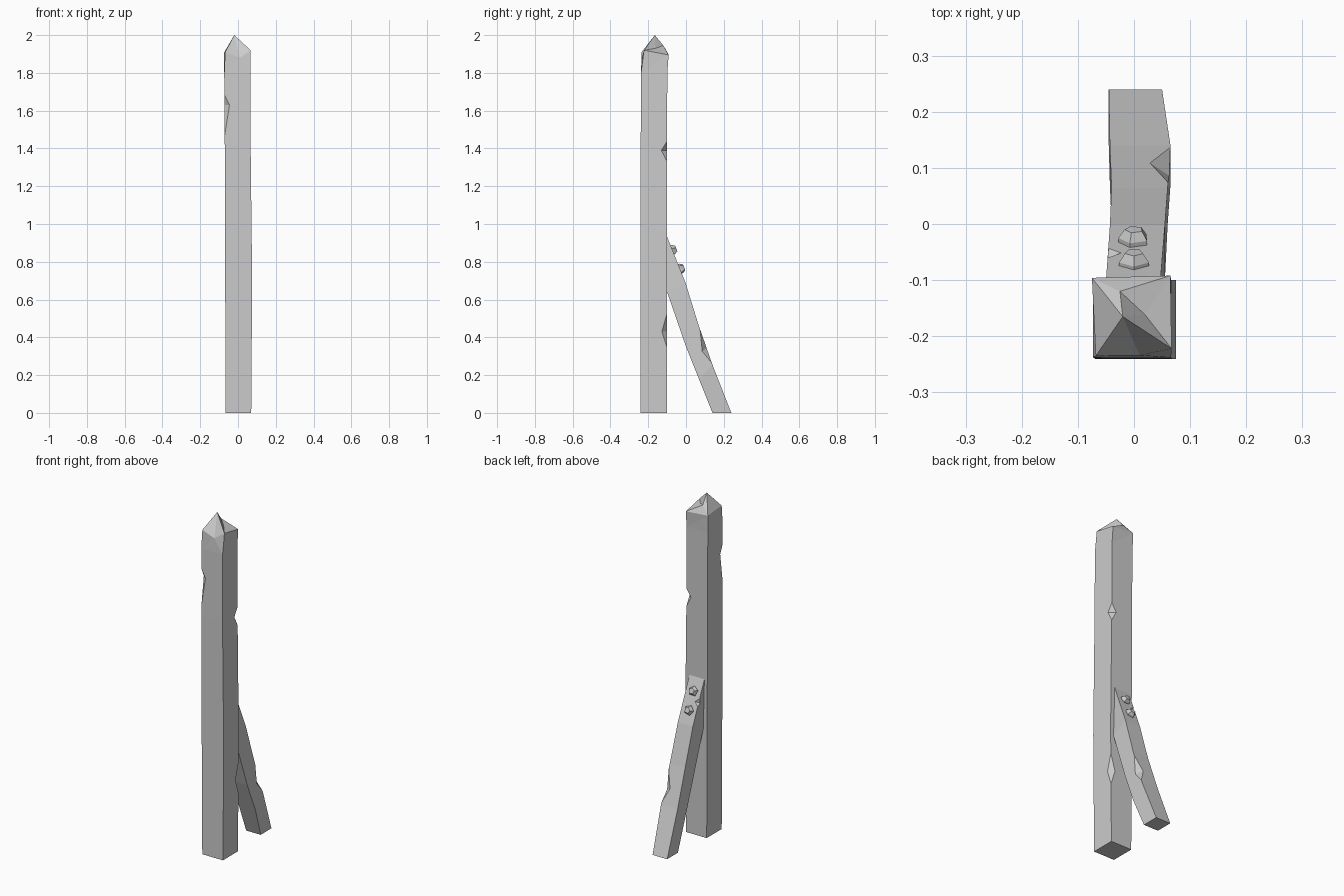
import bpy, bmesh
from math import cos, sin, tau
from mathutils import Vector, Matrix

if "Cube" in bpy.data.objects:
    bpy.data.objects.remove(bpy.data.objects["Cube"])


def make(name, verts, faces):
    me = bpy.data.meshes.new(name)
    bm = bmesh.new()
    vs = [bm.verts.new(v) for v in verts]
    if faces:
        for f in faces:
            bm.faces.new([vs[i] for i in f])
    else:
        bmesh.ops.convex_hull(bm, input=vs)
    bmesh.ops.recalc_face_normals(bm, faces=bm.faces)
    bm.to_mesh(me)
    bm.free()
    ob = bpy.data.objects.new(name, me)
    bpy.context.collection.objects.link(ob)
    return ob


def sides(rings):
    # quads joining successive four-sided rings
    return [(4*r+i, 4*r+(i+1) % 4, 4*r+4+(i+1) % 4, 4*r+4+i)
            for r in range(rings-1) for i in range(4)]


def chip(ob, top, bottom, a, b, out):
    # wedge-shaped nick in a long edge
    mid = (Vector(top) + Vector(bottom)) / 2 + Vector(out) * 0.08
    cutter = make("chip_cutter", [top, bottom, a, b, mid], None)
    cutter.hide_render = True
    mod = ob.modifiers.new("chip", 'BOOLEAN')
    mod.operation = 'DIFFERENCE'
    mod.solver = 'EXACT'
    mod.object = cutter
    bpy.context.view_layer.objects.active = ob
    bpy.ops.object.modifier_apply(modifier=mod.name)
    bpy.data.objects.remove(cutter)


# Post: slightly uneven square shaft
verts = []
for z, x0, x1, y0, y1 in [(0, -.065, .07, -.24, -.10), (.7, -.068, .075, -.241, -.10),
                          (1.4, -.07, .067, -.24, -.10), (1.8, -.073, .066, -.238, -.099)]:
    verts += [(x0, y0, z), (x1, y0, z), (x1, y1, z), (x0, y1, z)]
# Post top: rim FL, FR, BR, BL, front middle, then peak, split pit, split edge
verts += [(-.068, -.235, 1.91), (.067, -.222, 1.92), (.065, -.092, 1.895),
          (-.075, -.096, 1.905), (.01, -.234, 1.88),
          (-.02, -.165, 2.0), (.02, -.162, 1.93), (-.025, -.12, 1.945)]
FL, FR, BR, BL, FM, PK, PIT, Q = range(16, 24)
faces = [(3, 2, 1, 0)] + sides(4) + [
    (12, 13, FM), (13, FR, FM), (12, FM, FL),
    (13, 14, BR), (13, BR, FR), (14, 15, BL), (14, BL, BR), (15, 12, FL), (15, FL, BL),
    (FL, FM, PK), (FM, FR, PK), (FR, PIT, PK), (FR, BR, PIT),
    (BR, Q, PIT), (Q, PK, PIT), (BL, PK, Q), (BL, Q, BR), (FL, PK, BL)]
post = make("post", verts, faces)
chip(post, (.068, -.0995, 1.44), (.068, -.0995, 1.33), (.037, -.0995, 1.39),
     (.068, -.132, 1.39), (1, 1, 0))
chip(post, (.0735, -.0995, .53), (.0735, -.0995, .34), (.045, -.0995, .43),
     (.0735, -.128, .43), (1, 1, 0))
chip(post, (-.073, -.2405, 1.69), (-.071, -.2405, 1.46), (-.043, -.2405, 1.63),
     (-.073, -.215, 1.63), (-1, -1, 0))

# Brace: bent strut leaning against the back of the post
verts = []
for (ly, lz), (uy, uz), x0, x1 in [((.14, 0), (.24, 0), -.045, .05),
                                   ((.07, .175), (.14, .255), -.043, .065),
                                   ((0, .35), (.065, .47), -.04, .06),
                                   ((-.10, .64), (-.003, .69), -.043, .055),
                                   ((-.101, .66), (-.101, .935), -.05, .047)]:
    verts += [(x0, ly, lz), (x1, ly, lz), (x1, uy, uz), (x0, uy, uz)]
brace = make("brace", verts, [(3, 2, 1, 0)] + sides(5) + [(16, 17, 18, 19)])
chip(brace, (.061, .073, .452), (.065, .137, .264), (.028, .109, .345),
     (.064, .085, .325), (1, .9, .4))
chip(brace, (-.047, -.06, .835), (-.0455, -.042, .79), (-.02, -.05, .812),
     (-.047, -.065, .805), (-1, .9, .4))

# Bolts: five-sided tapered heads on the brace
normal = Vector((0, .93, .37)).normalized()
rot = normal.to_track_quat('Z', 'Y').to_matrix().to_4x4()
for n, (y, z) in enumerate([(-.073, .86), (-.032, .762)]):
    m = Matrix.Translation((0, y, z)) @ rot
    pts = [m @ Vector((r*cos(tau*i/5 + .3 + n), r*sin(tau*i/5 + .3 + n), h))
           for r, h in ((.028, -.006), (.028, .008), (.017, .024)) for i in range(5)]
    make("bolt_%d" % (n+1), pts, None)
